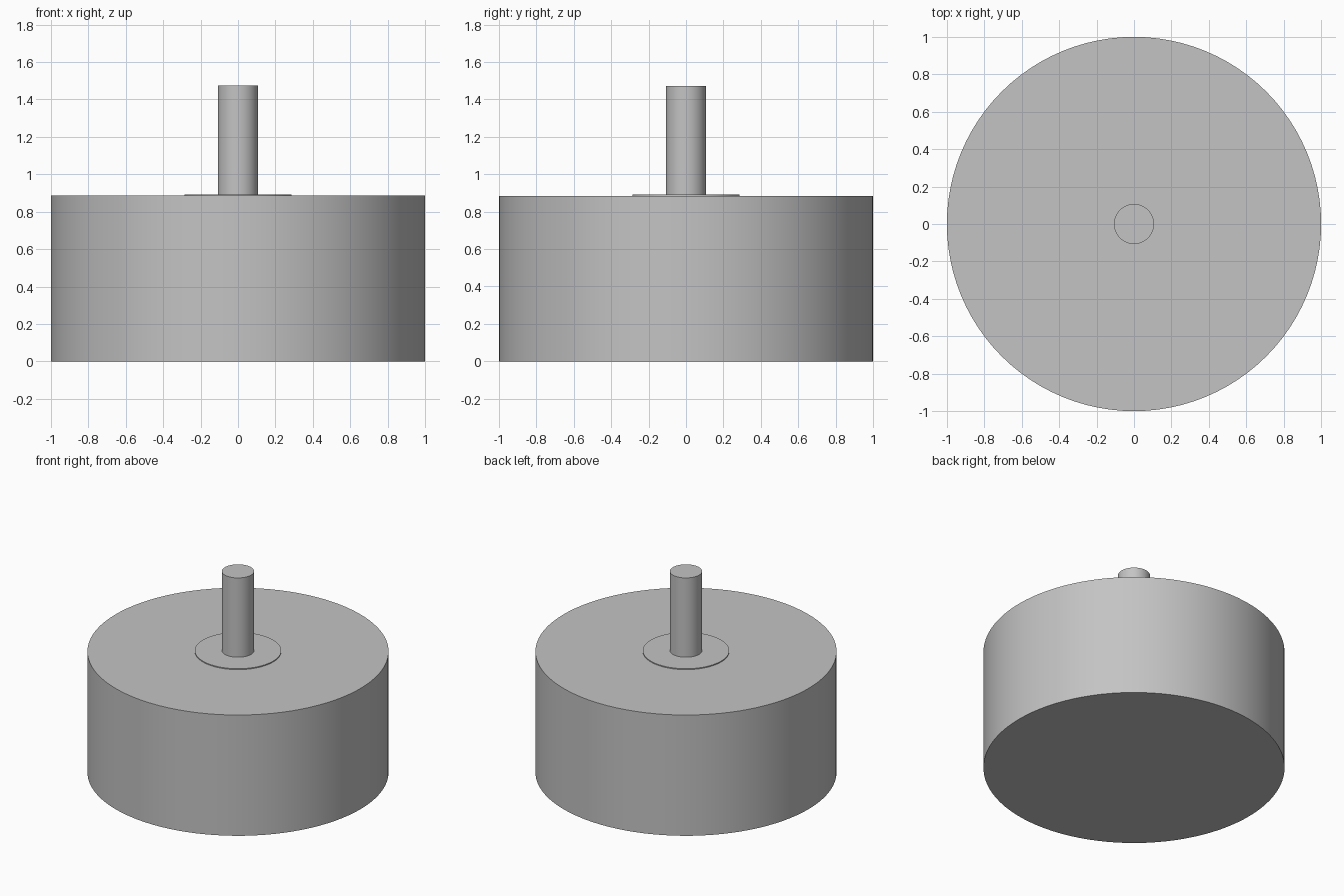
import bpy
import math

cube = bpy.data.objects.get("Cube")
if cube:
    bpy.data.objects.remove(cube, do_unlink=True)

# Single grey metal colour
grey = bpy.data.materials.new("grey metal")
grey.use_nodes = True
colour = (0.55, 0.55, 0.55, 1)
grey.diffuse_color = colour
grey.node_tree.nodes["Principled BSDF"].inputs["Base Color"].default_value = colour


def disc(name, radius, bottom, top, sides):
    """Upright cylinder with smooth walls and sharp rims."""
    bpy.ops.mesh.primitive_cylinder_add(
        vertices=sides, radius=radius, depth=top - bottom,
        location=(0, 0, (bottom + top) / 2))
    obj = bpy.context.object
    obj.name = name
    obj.data.materials.append(grey)
    bpy.ops.object.shade_smooth_by_angle(angle=math.radians(30))
    return obj


BODY_TOP = 0.885
BOSS_TOP = 0.892

# Drum body, thin raised boss and central shaft
disc("drum_body", 1.0, 0, BODY_TOP, 96)
disc("raised_boss", 0.287, BODY_TOP, BOSS_TOP, 64)
disc("shaft", 0.107, BOSS_TOP, 1.473, 48)
